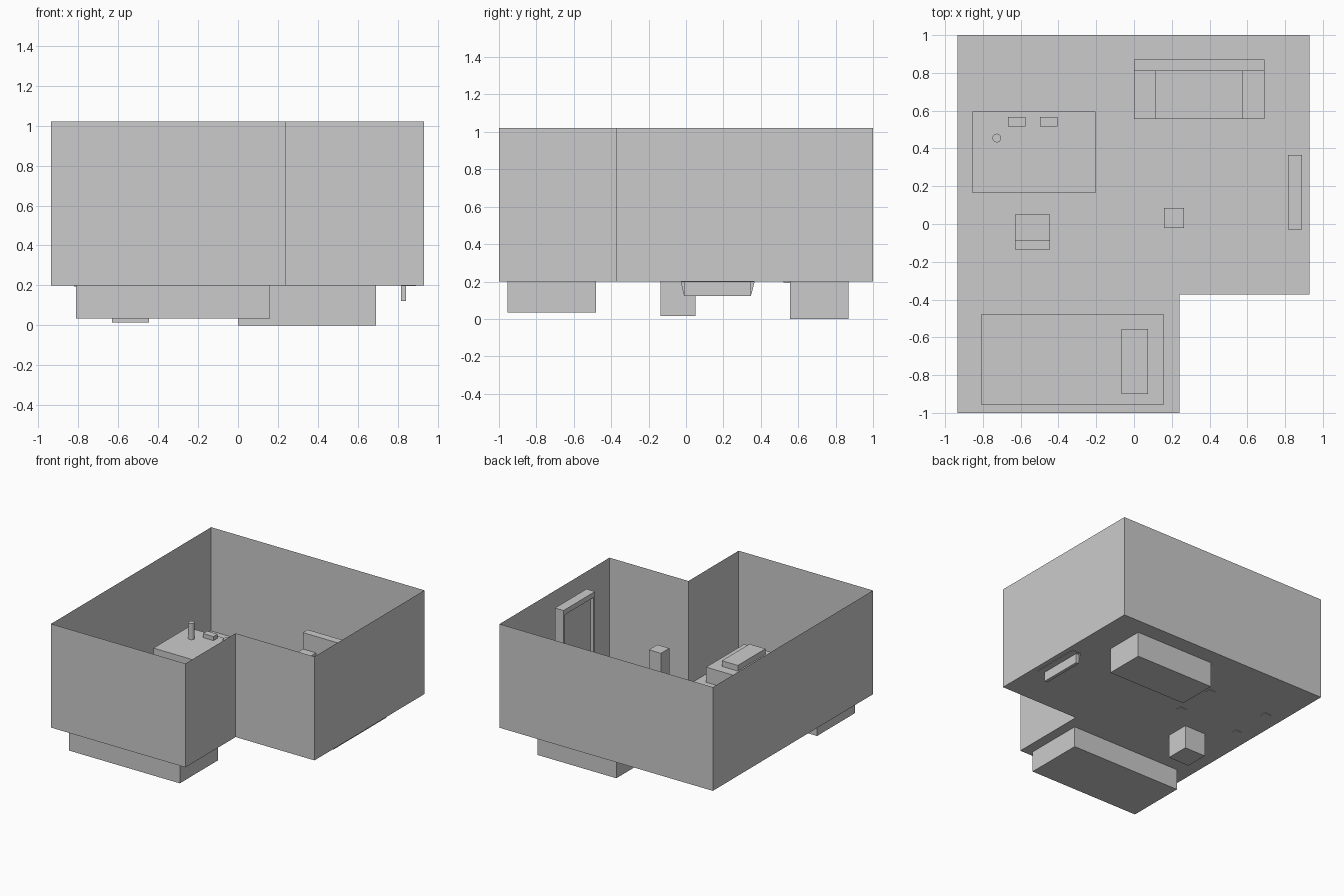
import bpy, bmesh

if "Cube" in bpy.data.objects:
    bpy.data.objects.remove(bpy.data.objects["Cube"])


def mesh_object(name, bm):
    bmesh.ops.recalc_face_normals(bm, faces=bm.faces)
    me = bpy.data.meshes.new(name)
    bm.to_mesh(me)
    bm.free()
    ob = bpy.data.objects.new(name, me)
    bpy.context.collection.objects.link(ob)
    return ob


def boxes(name, *spans):
    """One object from boxes given as (x0, x1, y0, y1, z0, z1)."""
    bm = bmesh.new()
    for x0, x1, y0, y1, z0, z1 in spans:
        vs = bmesh.ops.create_cube(bm, size=1)["verts"]
        bmesh.ops.scale(bm, vec=(x1 - x0, y1 - y0, z1 - z0), verts=vs)
        bmesh.ops.translate(bm, verts=vs,
                            vec=((x0 + x1) / 2, (y0 + y1) / 2, (z0 + z1) / 2))
    return mesh_object(name, bm)


# L-shaped floor with thin walls, open at the top
outline = [(-0.935, -1), (0.24, -1), (0.24, -0.373), (0.93, -0.373),
           (0.93, 1), (-0.935, 1)]
bm = bmesh.new()
low = [bm.verts.new((x, y, 0.2)) for x, y in outline]
high = [bm.verts.new((x, y, 1.02)) for x, y in outline]
bm.faces.new(low)
for i in range(len(outline)):
    j = (i + 1) % len(outline)
    bm.faces.new((low[i], low[j], high[j], high[i]))
mesh_object("room_shell", bm)

# Bed and pillow
boxes("bed", (-0.81, 0.16, -0.955, -0.48, 0.035, 0.32))
boxes("pillow", (-0.065, 0.075, -0.9, -0.555, 0.31, 0.365))

# Sofa: base, back and two arms
boxes("sofa_base", (0.115, 0.575, 0.555, 0.81, 0, 0.28))
boxes("sofa_back", (0.0, 0.69, 0.81, 0.87, 0, 0.51))
boxes("sofa_arms", *[(x, x + 0.115, 0.555, 0.81, 0, 0.38) for x in (0.0, 0.575)])

# Desk with four inset legs
boxes("desk_top", (-0.855, -0.205, 0.165, 0.595, 0.345, 0.405))
boxes("desk_legs", *[(x, x + 0.055, y, y + 0.05, 0.196, 0.345)
                     for x in (-0.82, -0.295) for y in (0.19, 0.52)])

# Items on the desk
boxes("desk_blocks", *[(x, x + 0.092, 0.515, 0.567, 0.405, 0.437)
                       for x in (-0.667, -0.498)])
bpy.ops.mesh.primitive_cylinder_add(vertices=32, radius=0.023, depth=0.135,
                                    location=(-0.726, 0.455, 0.465))
bpy.context.object.name = "desk_cup"
bpy.ops.object.shade_smooth_by_angle()

# Chair and plinth
boxes("chair_seat", (-0.63, -0.445, -0.085, 0.05, 0.015, 0.3))
boxes("chair_back", (-0.63, -0.445, -0.135, -0.085, 0.015, 0.47))
boxes("plinth", (0.16, 0.265, -0.02, 0.085, 0.2, 0.645))

# Standing mirror: shallow case, recessed panel dropping below the floor
def ring(x, y0, y1, z0, z1):
    return [bm.verts.new((x, y, z)) for y, z in
            ((y0, z0), (y1, z0), (y1, z1), (y0, z1))]


bm = bmesh.new()
rings = [ring(0.89, -0.028, 0.366, 0.197, 0.915),
         ring(0.815, -0.028, 0.366, 0.197, 0.915),
         ring(0.815, -0.01, 0.347, 0.122, 0.875),
         ring(0.84, -0.01, 0.347, 0.122, 0.875)]
bm.faces.new(rings[0])
bm.faces.new(rings[-1])
for a, b in zip(rings, rings[1:]):
    for i in range(4):
        j = (i + 1) % 4
        bm.faces.new((a[i], a[j], b[j], b[i]))
mesh_object("standing_mirror", bm)
